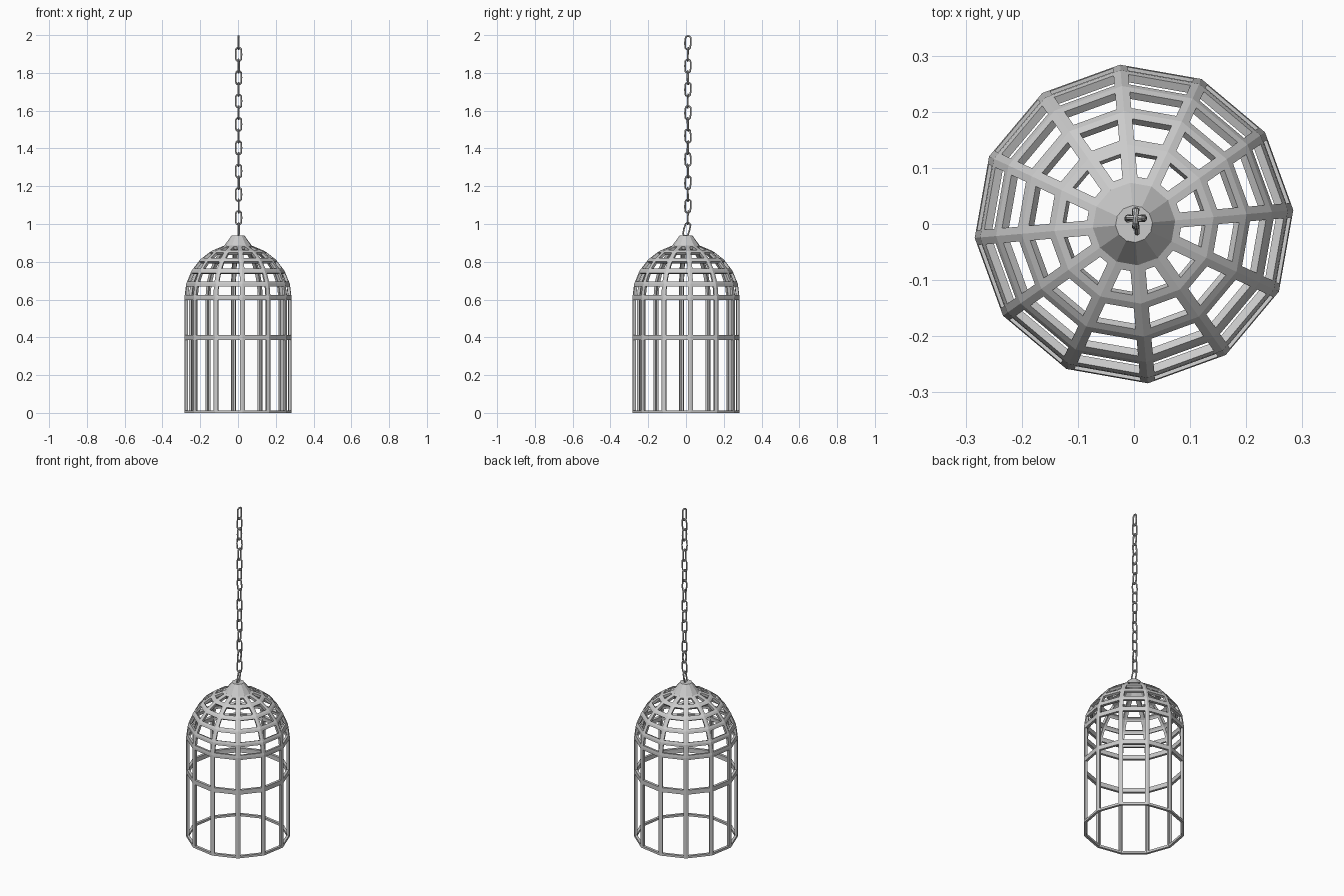
import bpy, bmesh, math, random
from mathutils import Matrix

random.seed(4)
cube = bpy.data.objects.get("Cube")
if cube:
    bpy.data.objects.remove(cube, do_unlink=True)

iron = bpy.data.materials.new("grey iron")
iron.use_nodes = True
GREY = (0.6, 0.6, 0.6, 1.0)
iron.diffuse_color = GREY
iron.node_tree.nodes["Principled BSDF"].inputs["Base Color"].default_value = GREY


def add_object(name, bm):
    mesh = bpy.data.meshes.new(name)
    bm.to_mesh(mesh)
    bm.free()
    mesh.materials.append(iron)
    obj = bpy.data.objects.new(name, mesh)
    bpy.context.scene.collection.objects.link(obj)
    return obj


# Cage: twelve-sided shell, straight wall below and dome above
SIDES, RADIUS, DOME_Z = 12, 0.285, 0.61
profile = [(RADIUS, 0), (RADIUS, 0.4)]
for step in range(6):
    a = math.radians(15 * step)
    profile.append((RADIUS * math.cos(a), DOME_Z + RADIUS * math.sin(a)))
profile.append((0.033, 0.94))

bm = bmesh.new()
rings = []
for r, z in profile:
    ring = []
    for i in range(SIDES):
        a = math.tau * i / SIDES + math.radians(5)
        ring.append(bm.verts.new((r * math.cos(a), r * math.sin(a), z)))
    rings.append(ring)
panels = []
for level, (low, high) in enumerate(zip(rings, rings[1:])):
    for i in range(SIDES):
        j = (i + 1) % SIDES
        face = bm.faces.new((low[i], low[j], high[j], high[i]))
        if level < len(rings) - 2:
            panels.append(face)
bm.faces.new(rings[-1])

# Open each panel, leaving bars along its borders; the cap stays closed
bm.normal_update()
bmesh.ops.inset_individual(bm, faces=panels, thickness=0.0135, use_even_offset=True)
bmesh.ops.delete(bm, geom=panels, context='FACES')
cage = add_object("cage", bm)
wall = cage.modifiers.new("bar depth", 'SOLIDIFY')
wall.thickness = 0.015
wall.offset = -1


# Chain: stretched rings hung at alternating quarter turns
def link_mesh(ring_radius, wire, stretch, around=12, sides=6):
    bm = bmesh.new()
    loops = []
    for i in range(around):
        a = math.tau * i / around
        shift = stretch * (0 if i % (around // 2) == 0 else math.copysign(1, math.sin(a)))
        loop = []
        for k in range(sides):
            b = math.tau * k / sides
            r = ring_radius + wire * math.cos(b)
            loop.append(bm.verts.new((r * math.cos(a), wire * math.sin(b), r * math.sin(a) + shift)))
        loops.append(loop)
    for i in range(around):
        p, q = loops[i], loops[(i + 1) % around]
        for k in range(sides):
            n = (k + 1) % sides
            bm.faces.new((p[k], p[n], q[n], q[k]))
    bmesh.ops.recalc_face_normals(bm, faces=bm.faces)
    return bm


LINKS, PITCH, HALF = 17, 0.0618, 0.04
for n in range(LINKS):
    link = add_object(f"chain_link_{n + 1}", link_mesh(0.0155, 0.0045, 0.02))
    turn = math.radians(90 if n % 2 == 0 else 0) + random.uniform(-0.2, 0.2)
    last = n == LINKS - 1
    tilt = math.radians(-15 if last else random.uniform(-3, 3))
    place = Matrix.Translation((0.003, 0.004 if last else 0.01, 2 - HALF - PITCH * n))
    link.matrix_world = place @ Matrix.Rotation(tilt, 4, 'X') @ Matrix.Rotation(turn, 4, 'Z')
